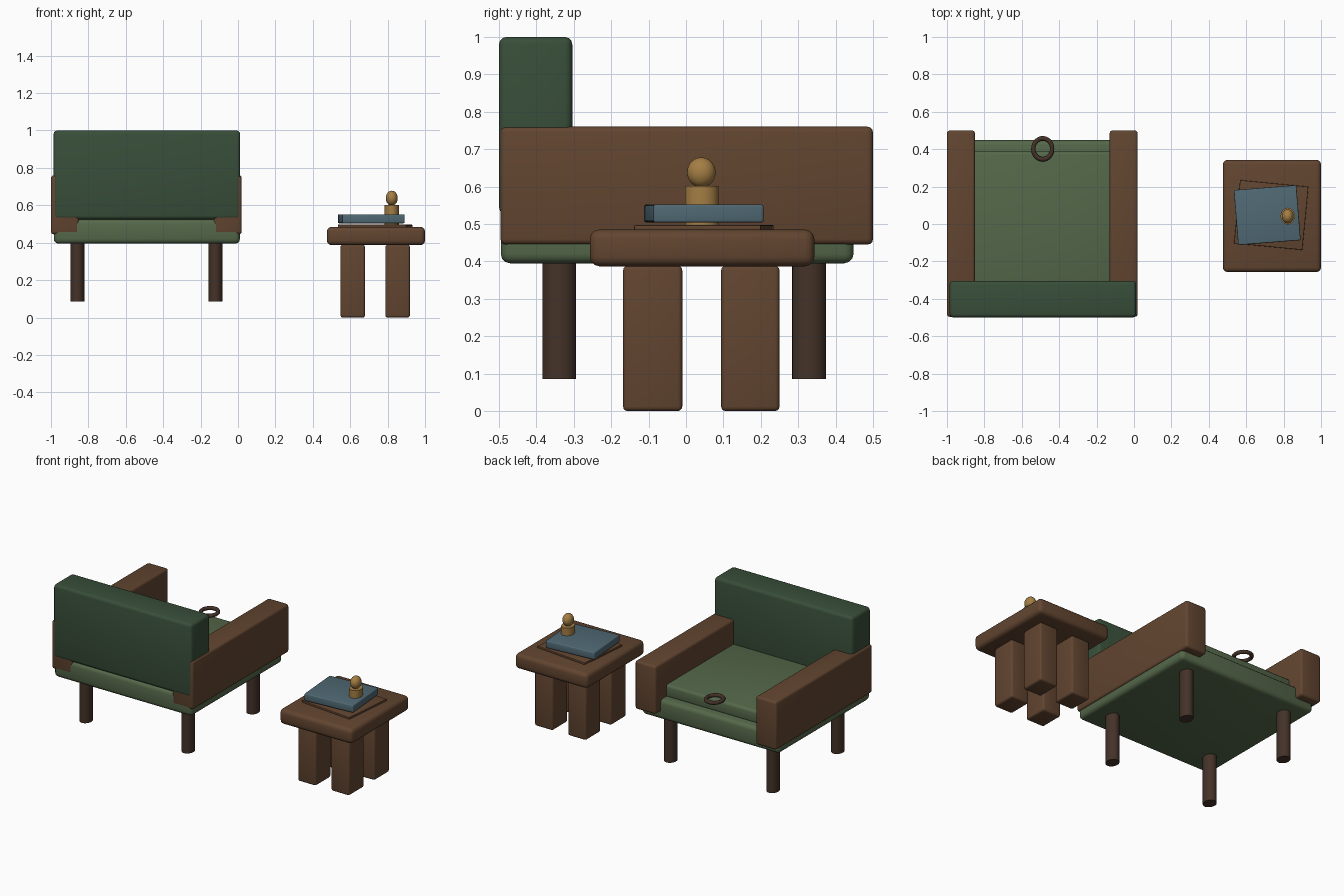
import bpy, math
from mathutils import Matrix

if "Cube" in bpy.data.objects:
    bpy.data.objects.remove(bpy.data.objects["Cube"])


def material(name, rgb):
    m = bpy.data.materials.new(name)
    lin = [((c / 255 + 0.055) / 1.055) ** 2.4 for c in rgb]
    m.diffuse_color = (*lin, 1)
    m.use_nodes = True
    m.node_tree.nodes["Principled BSDF"].inputs["Base Color"].default_value = m.diffuse_color
    return m


WOOD = material("brown wood", (98, 69, 48))
DARK = material("dark wood", (68, 50, 40))
GREEN = material("moss green fabric", (85, 104, 74))
FOREST = material("forest green fabric", (56, 78, 57))
BLUE = material("slate blue", (80, 105, 116))
BRASS = material("brass", (164, 126, 68))


def finish(name, mat):
    ob = bpy.context.object
    ob.name = name
    ob.data.materials.append(mat)
    bpy.ops.object.shade_smooth_by_angle(angle=math.radians(35))
    return ob


def box(name, mat, x, y, z, bevel, turn=0):
    """Rounded box from its (min, max) extents, turned about z in degrees."""
    bpy.ops.mesh.primitive_cube_add(
        size=1, location=[(a + b) / 2 for a, b in (x, y, z)])
    ob = bpy.context.object
    ob.data.transform(Matrix.Diagonal([b - a for a, b in (x, y, z)] + [1]))
    ob.rotation_euler.z = math.radians(turn)
    mod = ob.modifiers.new("rounded edges", "BEVEL")
    mod.width, mod.segments = bevel, 3
    bpy.ops.object.modifier_apply(modifier=mod.name)
    return finish(name, mat)


def post(name, mat, x, y, z, rx, ry):
    """Upright oval cylinder."""
    bpy.ops.mesh.primitive_cylinder_add(
        vertices=32, radius=1, depth=1, location=(x, y, sum(z) / 2))
    bpy.context.object.data.transform(Matrix.Diagonal((rx, ry, z[1] - z[0], 1)))
    return finish(name, mat)


# Armchair: seat, cushion, backrest
box("seat_base", GREEN, (-0.985, 0.01), (-0.495, 0.448), (0.395, 0.525), 0.025)
box("seat_cushion", GREEN, (-0.87, -0.11), (-0.33, 0.388), (0.515, 0.6), 0.018)
box("backrest", FOREST, (-0.986, 0.012), (-0.5, -0.304), (0.525, 1.0), 0.02)

# Armrests and chair legs
for side, x in (("left", (-1.0, -0.85)), ("right", (-0.13, 0.02))):
    box(side + "_armrest", WOOD, x, (-0.496, 0.5), (0.445, 0.76), 0.015)
for x in (-0.859, -0.121):
    for y in (-0.339, 0.329):
        post("chair_leg", DARK, x, y, (0.085, 0.41), 0.0375, 0.045)

# Small ring lying on the cushion edge
bpy.ops.mesh.primitive_torus_add(
    major_radius=0.053, minor_radius=0.012, major_segments=40,
    minor_segments=12, location=(-0.488, 0.402, 0.608))
bpy.context.object.data.transform(Matrix.Diagonal((0.95, 1.05, 1, 1)))
finish("ring", DARK)

# Side table
box("table_top", WOOD, (0.475, 1.0), (-0.257, 0.343), (0.387, 0.485), 0.025)
for x in ((0.548, 0.679), (0.788, 0.919)):
    for y in ((-0.168, -0.01), (0.094, 0.25)):
        box("table_leg", WOOD, x, y, (0.0, 0.388), 0.012)

# Things on the table: thin tray, book and brass ornament
box("tray", WOOD, (0.55, 0.917), (-0.122, 0.218), (0.483, 0.497), 0.003, -5.5)
box("book", BLUE, (0.545, 0.88), (-0.1, 0.195), (0.504, 0.552), 0.006, 4.5)
post("ornament_base", BRASS, 0.822, 0.042, (0.495, 0.602), 0.038, 0.045)
bpy.ops.mesh.primitive_uv_sphere_add(
    segments=32, ring_count=20, radius=1, location=(0.822, 0.041, 0.638))
bpy.context.object.data.transform(Matrix.Diagonal((0.032, 0.038, 0.04, 1)))
finish("ornament_ball", BRASS)
